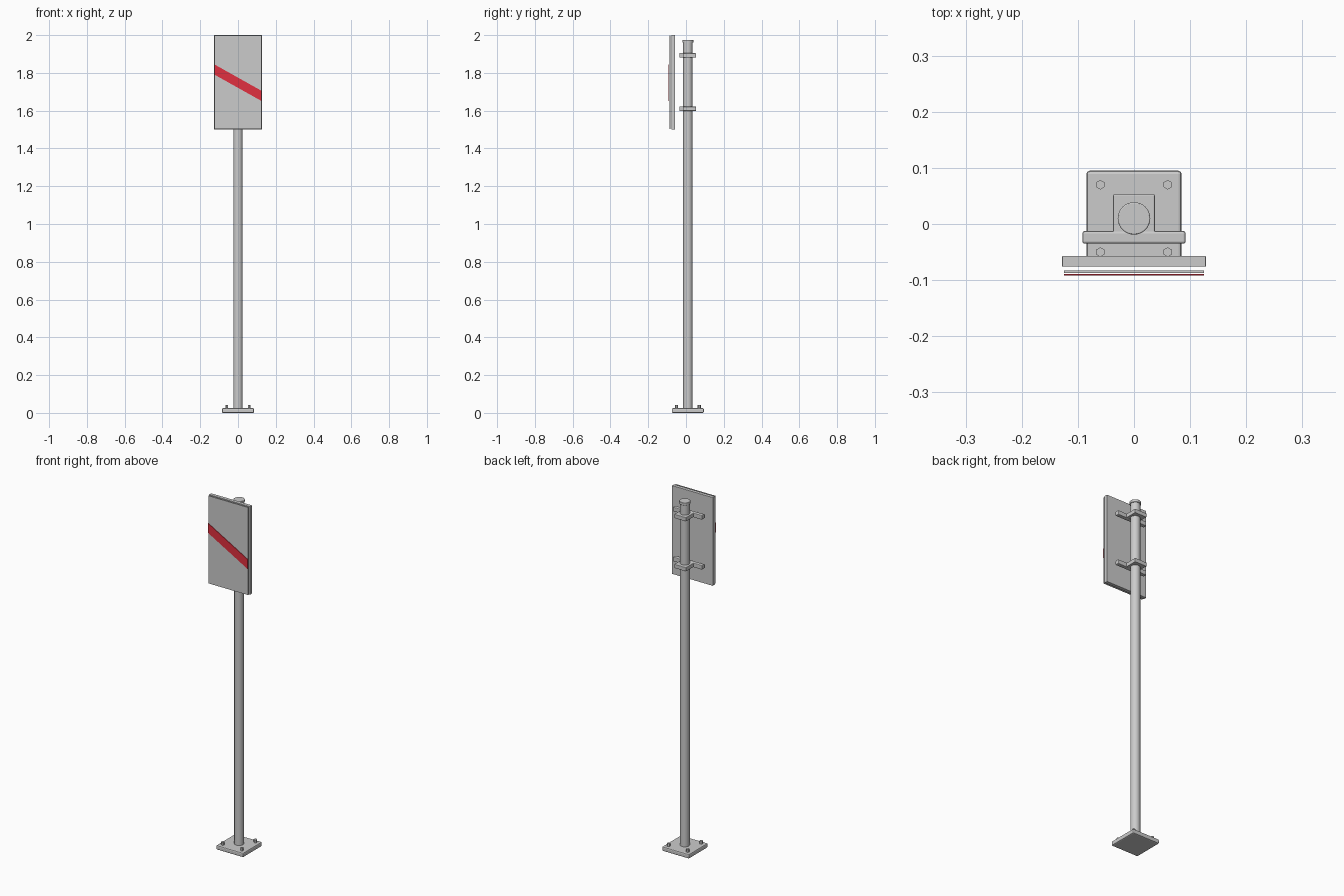
import bpy, bmesh, math

if "Cube" in bpy.data.objects:
    bpy.data.objects.remove(bpy.data.objects["Cube"])

CY = 0.01  # pole axis in y


def finish(ob, name, bevel=0.0, color=None):
    ob.name = name
    if bevel:
        m = ob.modifiers.new("bevel", "BEVEL")
        m.width, m.segments = bevel, 2
    if color:
        mat = bpy.data.materials.new(name)
        mat.diffuse_color = color
        mat.use_nodes = True
        mat.node_tree.nodes["Principled BSDF"].inputs["Base Color"].default_value = mat.diffuse_color
        ob.data.materials.append(mat)
    return ob


def box(name, lo, hi, bevel=0.0, color=None):
    bpy.ops.mesh.primitive_cube_add(size=1, location=[(a + b) / 2 for a, b in zip(lo, hi)])
    ob = bpy.context.object
    ob.scale = [b - a for a, b in zip(lo, hi)]
    bpy.ops.object.transform_apply(location=False, rotation=False, scale=True)
    return finish(ob, name, bevel, color)


def cylinder(name, r, x, y, z0, z1, sides=32, bevel=0.0):
    bpy.ops.mesh.primitive_cylinder_add(vertices=sides, radius=r, depth=z1 - z0,
                                        location=(x, y, (z0 + z1) / 2))
    ob = finish(bpy.context.object, name, bevel)
    if sides > 6:
        bpy.ops.object.shade_smooth_by_angle(angle=math.radians(35))
    return ob


# Base plate with four hex bolts
box("base_plate", (-0.085, CY - 0.085, 0), (0.085, CY + 0.085, 0.025), 0.006)
for sx in (-1, 1):
    for sy in (-1, 1):
        cylinder("base_bolt", 0.0085, sx * 0.06, CY + sy * 0.06, 0.02, 0.042, 6)

# Pole and cap
cylinder("pole", 0.025, 0, CY, 0.02, 1.965)
cylinder("pole_cap", 0.029, 0, CY, 1.96, 1.975, bevel=0.002)

# Clamps: collar around the pole and crossbar behind the panel
for z in (1.893, 1.61):
    box("clamp_collar", (-0.037, -0.02, z - 0.011), (0.037, 0.053, z + 0.011), 0.002)
    box("clamp_crossbar", (-0.092, -0.035, z - 0.0125), (0.092, -0.0125, z + 0.0125), 0.004)

# Sign panel and its front sheet
box("sign_panel", (-0.128, -0.076, 1.5), (0.128, -0.057, 2.0), 0.001)
box("sign_face", (-0.125, -0.087, 1.502), (0.125, -0.083, 1.998), color=(0.8, 0.8, 0.78, 1))

# Diagonal red stripe: a sheared thin bar
stripe = box("red_stripe", (-0.125, -0.092, 1.721), (0.125, -0.089, 1.775),
             color=(0.75, 0.03, 0.05, 1))
for v in stripe.data.vertices:
    v.co.z -= v.co.x * 0.56
